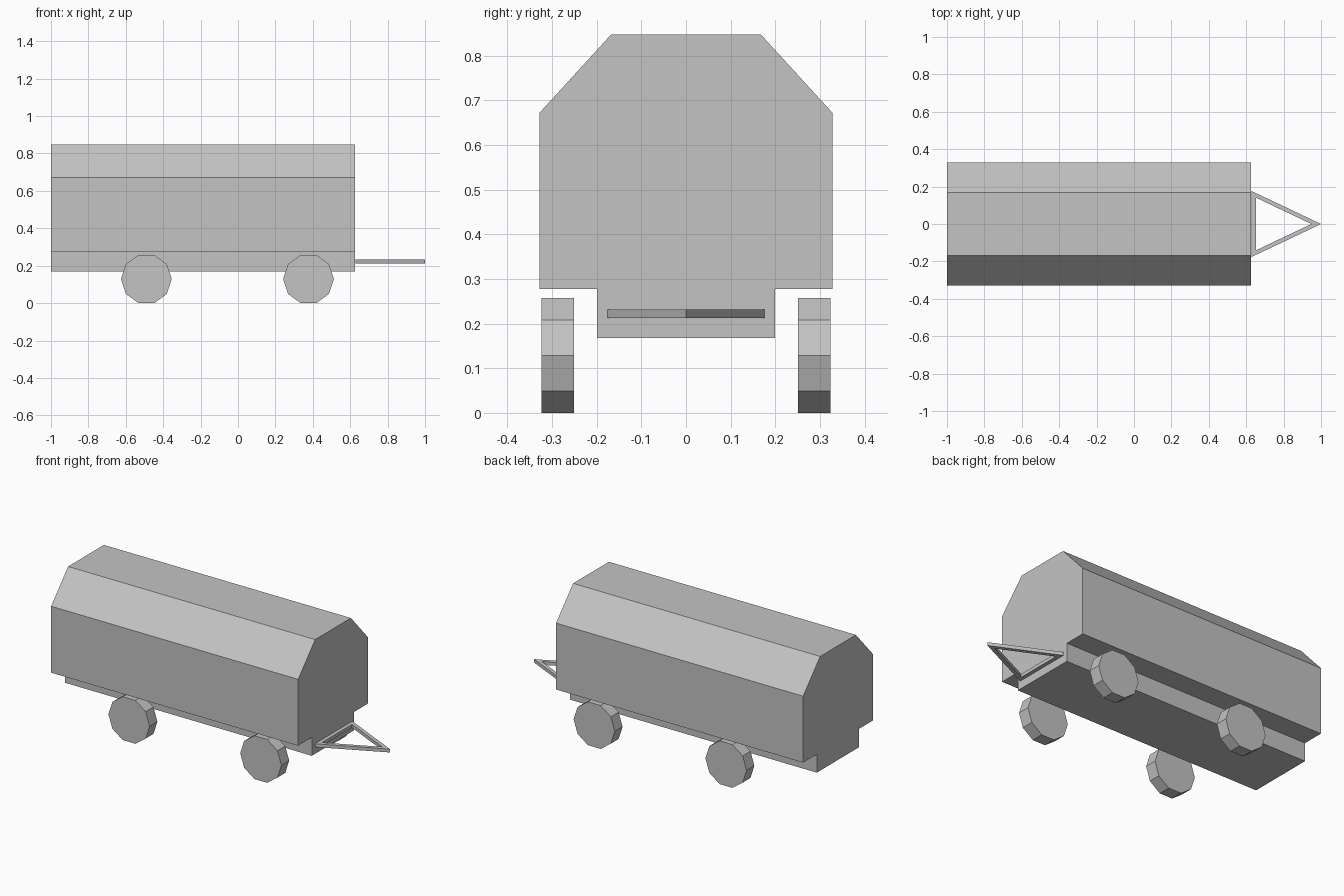
import bpy, bmesh, math
from mathutils import Vector

cube = bpy.data.objects.get("Cube")
if cube:
    bpy.data.objects.remove(cube, do_unlink=True)

grey = bpy.data.materials.new("plain_grey")
grey.use_nodes = True
GREY = (0.55, 0.55, 0.55, 1)
grey.diffuse_color = GREY
grey.node_tree.nodes["Principled BSDF"].inputs["Base Color"].default_value = GREY


def extruded(name, faces, offset):
    """Solid made by extruding flat faces (lists of points) along an offset."""
    bm = bmesh.new()
    for points in faces:
        bm.faces.new([bm.verts.new(p) for p in points])
    bmesh.ops.remove_doubles(bm, verts=bm.verts, dist=0.0001)
    result = bmesh.ops.extrude_face_region(bm, geom=bm.faces[:], use_keep_orig=True)
    moved = [v for v in result["geom"] if isinstance(v, bmesh.types.BMVert)]
    bmesh.ops.translate(bm, verts=moved, vec=Vector(offset))
    bmesh.ops.recalc_face_normals(bm, faces=bm.faces[:])
    mesh = bpy.data.meshes.new(name)
    bm.to_mesh(mesh)
    bm.free()
    mesh.materials.append(grey)
    obj = bpy.data.objects.new(name, mesh)
    bpy.context.collection.objects.link(obj)
    return obj


# Body: chassis step, overhanging walls and chamfered roof in one section
BACK, FRONT = -1.0, 0.625
half = [(0.199, 0.168), (0.199, 0.277), (0.328, 0.277), (0.328, 0.672), (0.168, 0.847)]
section = half + [(-y, z) for y, z in reversed(half)]
extruded("trailer_body", [[(BACK, y, z) for y, z in section]], (FRONT - BACK, 0, 0))

# Wheels: four ten-sided discs
RADIUS, SIDES = 0.1355, 10
AXLE_Z = RADIUS * math.cos(math.pi / SIDES)
INNER, OUTER = 0.251, 0.324
for end, x in (("rear", -0.49), ("front", 0.377)):
    for side, s in (("left", 1), ("right", -1)):
        rim = []
        for i in range(SIDES):
            a = math.tau * i / SIDES
            rim.append((x + RADIUS * math.cos(a), s * INNER, AXLE_Z + RADIUS * math.sin(a)))
        extruded(f"{end}_{side}_wheel", [rim], (0, s * (OUTER - INNER), 0))

# Drawbar: flat triangular frame with an even bar width
BASE, TIP, HALF, BAR, Z = 0.629, 1.0, 0.176, 0.022, 0.212
angle = math.atan2(HALF, TIP - BASE)
in_base, in_tip = BASE + BAR, TIP - BAR / math.sin(angle)
in_half = (in_tip - in_base) * math.tan(angle)
outer = [(BASE, -HALF, Z), (TIP, 0, Z), (BASE, HALF, Z)]
inner = [(in_base, -in_half, Z), (in_tip, 0, Z), (in_base, in_half, Z)]
bars = [[outer[i - 1], outer[i], inner[i], inner[i - 1]] for i in range(3)]
extruded("drawbar", bars, (0, 0, 0.02))
